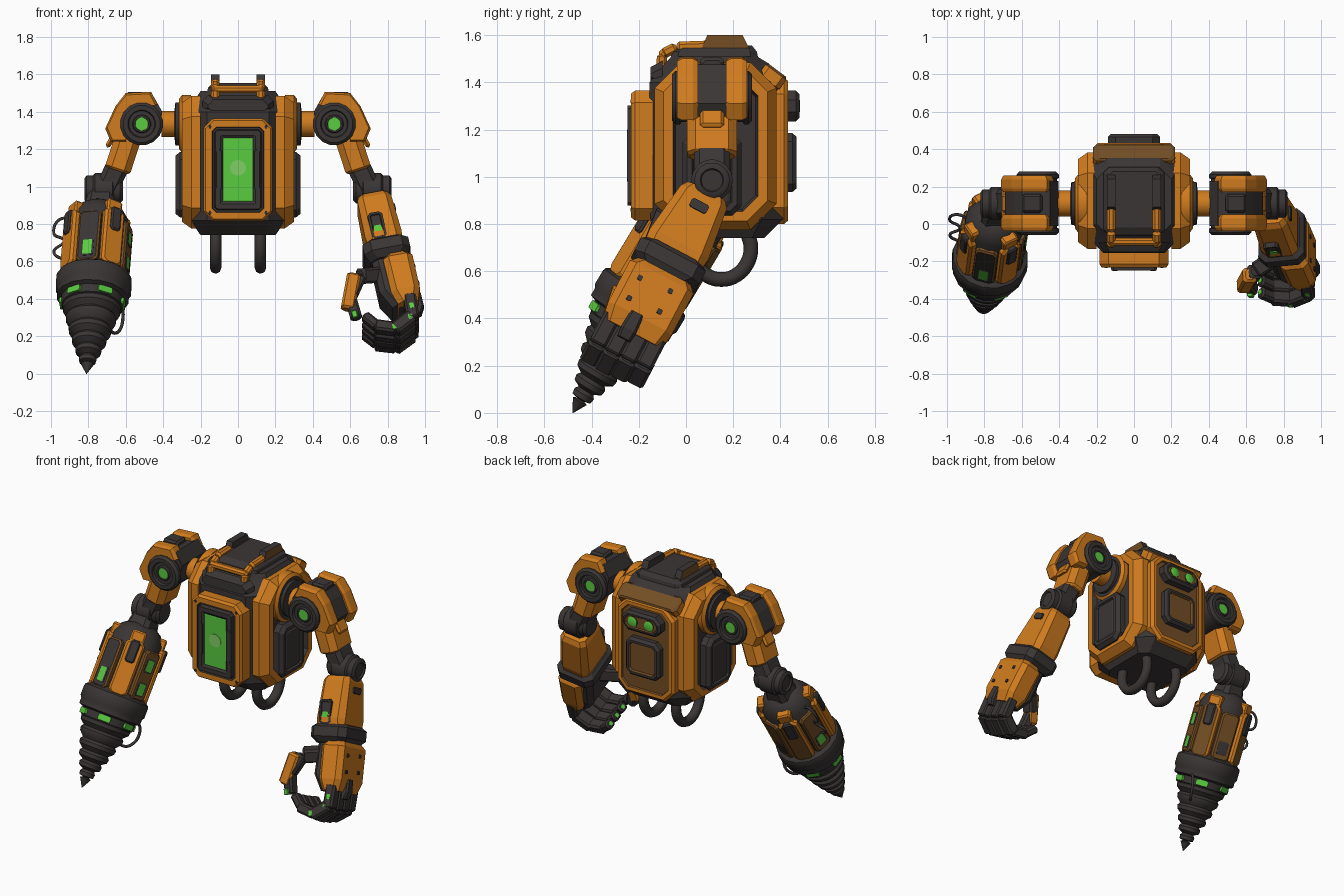
import bpy, bmesh, math
from mathutils import Matrix, Vector as V

COL = {"orange": (.63, .20, .013), "dark grey": (.042, .036, .035), "black": (.016, .014, .014),
       "brown": (.17, .075, .018), "green": (.10, .60, .05), "pale green": (.22, .62, .13)}
MAT = {}
for k, c in COL.items():
    MAT[k] = bpy.data.materials.new(k)
    MAT[k].diffuse_color = (*c, 1)
O, D, B, R, G, P = COL.keys()
X, Y, Z = V((1, 0, 0)), V((0, 1, 0)), V((0, 0, 1))


def aim(o, d, up=Z):
    """Frame at o: local z along d, local y towards up."""
    z = V(d).normalized()
    x = V(up).cross(z).normalized()
    m = Matrix((x, z.cross(x), z)).transposed().to_4x4()
    m.translation = V(o)
    return m


def skin(name, M, rings, mats, smooth=False):
    """Joins rings of points; mats = one name, or one per band plus the end cap."""
    n, k = len(rings[0]), len(rings)
    if isinstance(mats, str):
        mats = [mats] * k
    used = list(dict.fromkeys(mats))
    bm = bmesh.new()
    vs = [[bm.verts.new(M @ V(p)) for p in r] for r in rings]
    bm.faces.new(vs[0][::-1]).material_index = used.index(mats[0])
    for i in range(k - 1):
        for j in range(n):
            f = bm.faces.new((vs[i][j], vs[i][(j + 1) % n], vs[i + 1][(j + 1) % n], vs[i + 1][j]))
            f.material_index = used.index(mats[i])
    bm.faces.new(vs[-1]).material_index = used.index(mats[-1])
    bmesh.ops.recalc_face_normals(bm, faces=bm.faces)
    me = bpy.data.meshes.new(name)
    bm.to_mesh(me)
    bm.free()
    for m in used:
        me.materials.append(MAT[m])
    if smooth:
        me.shade_smooth()
        me.set_sharp_from_angle(angle=.6)
    ob = bpy.data.objects.new(name, me)
    bpy.context.collection.objects.link(ob)
    return ob


def loft(name, M, rings, mats):
    """Chamfered rectangles (half w, half h, chamfer, z, shift x, shift y)."""
    out = []
    for r in rings:
        w, h, c, z, ox, oy = (*r, 0, 0)[:6]
        c = min(max(c, .003), w * .9, h * .9)
        q = [(w, h - c), (w - c, h), (c - w, h), (-w, h - c), (-w, c - h), (c - w, -h), (w - c, -h), (w, c - h)]
        out.append([(a + ox, b + oy, z) for a, b in q])
    return skin(name, M, out, mats)


def plate(name, M, w, h, c, steps):
    """Stepped panel; steps = (inset, height, colour)."""
    return loft(name, M, [(w - d, h - d, c - .586 * d, z) for d, z, _ in steps],
                [s[2] for s in steps[1:]] + [steps[-1][2]])


def lathe(name, M, prof, mats, n=24):
    t = [2 * math.pi * (j + .5) / n for j in range(n)]
    return skin(name, M, [[(max(r, .001) * math.cos(a), max(r, .001) * math.sin(a), z) for a in t]
                          for r, z in prof], mats, n > 10)


def beam(name, p, q, w, h, mat, up=Z, c=.012, b=.012):
    p, q = V(p), V(q)
    L = (q - p).length
    return loft(name, aim(p, q - p, up), [(w - b, h - b, c, 0), (w, h, c, b), (w, h, c, L - b), (w - b, h - b, c, L)], mat)


def tube(name, pts, r, mat):
    cu = bpy.data.curves.new(name, 'CURVE')
    cu.dimensions, cu.bevel_depth, cu.bevel_resolution, cu.resolution_u, cu.use_fill_caps = '3D', r, 2, 6, True
    sp = cu.splines.new('BEZIER')
    sp.bezier_points.add(len(pts) - 1)
    for b, p in zip(sp.bezier_points, pts):
        b.co = p
        b.handle_left_type = b.handle_right_type = 'AUTO'
    cu.materials.append(MAT[mat])
    ob = bpy.data.objects.new(name, cu)
    bpy.context.collection.objects.link(ob)


I = Matrix()
# Body core and top cover
loft("body_core", I, [(w, (b - a) / 2, c, z, 0, (a + b) / 2) for w, a, b, c, z in (
    (.20, -.06, .33, .05, .74), (.255, -.15, .41, .09, .82), (.255, -.155, .415, .09, 1.40),
    (.22, -.09, .35, .08, 1.48), (.20, -.06, .30, .06, 1.51))], D)
loft("top_cover", I, [(.17, .19, .03, 1.48, 0, .12), (.16, .18, .03, 1.53, 0, .12), (.135, .15, .02, 1.555, 0, .13)], D)
loft("front_collar", aim((0, -.10, 1.43), -Y), [(.19, .06, .03, 0), (.16, .035, .03, .05)], D)

# Front panel with screen
plate("front_panel", aim((0, -.14, 1.09), -Y), .185, .275, .05, [
    (0, 0, O), (0, .075, O), (.012, .092, O), (.046, .092, O), (.050, .078, D), (.060, .078, D),
    (.064, .108, D), (.092, .108, D), (.106, .098, D), (.110, .100, G)])
lathe("screen_glow", aim((0, -.239, 1.10), -Y), [(.042, 0), (.042, .004)], P)
for s in (-1, 1):
    for z in (.86, 1.32):
        lathe("panel_bolt", aim((.15 * s, -.228, z), -Y), [(.010, 0), (.008, .008)], D, 8)
    # side braces of the screen surround
    loft("screen_brace", aim((.102 * s, -.215, 1.09), -Y), [(.022, .13, .02, 0), (.014, .11, .015, .035)], D)

# Back frame, sensor pod and hatch
plate("back_frame", aim((0, .36, 1.11), Y), .21, .31, .07, [
    (0, 0, O), (0, .055, O), (.015, .073, O), (.038, .073, O), (.042, .06, R)])
loft("back_slope", aim((0, .375, 1.435), V((0, .6, .8))), [(.22, .055, .02, -.04), (.22, .055, .02, .01), (.205, .045, .02, .02)], [O, R, R])
plate("sensor_pod", aim((0, .41, 1.30), Y), .14, .065, .04, [
    (0, 0, D), (0, .055, D), (.015, .07, D), (.025, .07, D), (.03, .062, R)])
for s in (-1, 1):
    lathe("sensor_lamp", aim((.06 * s, .46, 1.30), Y), [(.034, 0), (.034, .018), (.026, .022)], [D, G, G], 12)
plate("back_hatch", aim((0, .41, 1.06), Y), .125, .125, .035, [
    (0, 0, D), (0, .04, D), (.015, .058, D), (.03, .058, D), (.036, .045, R)])

# Roof handles and hoses under the body
beam("handle_bar", (-.14, -.095, 1.52), (.14, -.095, 1.52), .02, .02, O)
for s in (-1, 1):
    path = [(-.11, 1.41), (-.10, 1.52), (-.04, 1.55), (.10, 1.555)]
    for a, b in zip(path, path[1:]):
        beam("handle_rail", (.122 * s, *a), (.122 * s, *b), .022, .022, O, X)
    skin("roof_fin", I, [[(s * x, y, z) for y, z in ((.06, 1.53), (.09, 1.60), (.24, 1.60), (.28, 1.52))]
                         for x in (.10, .145)], [D, R])
    tube("hose", [(.12 * s, .15 + .125 * math.cos(a), .70 - .135 * math.sin(a))
                  for a in [math.pi * (i / 8 * 1.3 - .15) for i in range(9)]], .031, D)
    for y in (.035, .265):
        lathe("hose_socket", aim((.12 * s, y, .69), Z), [(.038, 0), (.042, .01), (.042, .09)], D, 16)

# Side plates and both upper arms
for s in (-1, 1):
    side = lambda x, y, z: aim((s * x, y, z), X * s)
    plate("side_frame", side(.20, .125, 1.13), .258, .355, .11, [
        (0, 0, O), (0, .048, O), (.037, .10, O), (.078, .10, O), (.088, .07, D)])
    plate("side_box", side(.25, .11, 1.01), .125, .175, .04, [
        (0, 0, D), (0, .06, D), (.02, .085, D), (.04, .085, D), (.046, .072, D), (.06, .08, D)])
    lathe("shoulder_socket", side(.25, .11, 1.335), [
        (.155, 0), (.155, .05), (.135, .065), (.115, .065), (.115, .085), (.07, .09), (.07, .16)], [O, O, D, D, D, O, O])
    # shoulder drum, lit at both ends
    for e in (-1, 1):
        lathe("shoulder_drum", aim((.515 * s, .11, 1.335), Y * e), [
            (.105, 0), (.105, .13), (.115, .135), (.115, .155), (.1, .17), (.075, .17), (.07, .155), (.05, .155),
            (.045, .165), (.036, .165), (.035, .16)], [D] * 10 + [G], 16)
    # dark shoulder block with two orange lobes wrapped over it
    block = [(.405, 1.40), (.45, 1.48), (.60, 1.475), (.64, 1.42), (.69, 1.31), (.66, 1.25), (.60, 1.25),
             (.53, 1.30), (.42, 1.30)]
    skin("shoulder_block", I, [[(s * x, y, z) for x, z in block] for y in (-.01, .23)], D)
    cover = [(.43, 1.44), (.465, 1.507), (.60, 1.50), (.655, 1.43), (.71, 1.31), (.68, 1.24), (.60, 1.24),
             (.60, 1.39), (.55, 1.43)]
    for a, b in ((-.038, .05), (.17, .258)):
        skin("shoulder_cover", I, [[(s * (.57 + (x - .57) * f), y, 1.37 + (z - 1.37) * f) for x, z in cover]
                                   for y, f in ((a, .92), (a + .02, 1), (b - .02, 1), (b, .92))], O)
    beam("shoulder_cap", (.49 * s, .11, 1.475), (.60 * s, .11, 1.475), .05, .03, D)
    beam("upper_arm", (.575 * s, .11, 1.30), (.645 * s, .11, 1.085), .07, .105, O, Y, .035)
    beam("upper_arm_inlay", (.655 * s, .11, 1.29), (.70 * s, .11, 1.21), .014, .05, O, Y)
    beam("elbow_neck", (.62 * s, .11, 1.16), (.71 * s, .11, .97), .062, .077, D, Y, .025)
    lathe("elbow_drum", side(.615, .11, .985), [
        (.06, 0), (.075, .015), (.075, .05), (.088, .055), (.088, .15), (.075, .16), (.075, .195), (.06, .205),
        (.05, .205), (.045, .195)], D)

# Left forearm and wrist
E = V((.71, .11, .98))
A = aim(E, (.09, -.2, -.38), X)
loft("elbow_link", A, [(.06, .05, .02, 0), (.07, .06, .02, .12)], D)
loft("forearm", A, [(.09, .078, .025, .06), (.11, .092, .03, .09), (.14, .10, .035, .32), (.135, .095, .03, .37)], O)
loft("wrist", A, [(.13, .105, .04, .355), (.155, .125, .04, .375), (.155, .125, .04, .435), (.12, .10, .04, .47)], D)
W = A @ aim((-.133, -.025, .285), (-1, 0, .12), Z)
plate("forearm_window", W, .04, .075, .015, [(0, -.03, D), (0, .012, D), (.012, .012, D), (.016, .006, D)])
plate("forearm_light", W @ Matrix.Translation((0, .03, 0)), .02, .03, .004, [(0, 0, G), (0, .011, G)])
plate("forearm_slot", A @ aim((0, .095, .14), Y), .04, .02, .008, [(0, -.02, D), (0, .01, D)])

# Hand: plated back, palm, curled fingers and thumb
loft("hand_back", A, [(.125, .06, .03, .455, 0, .045), (.152, .08, .03, .487, 0, .045), (.152, .078, .03, .69, 0, .045),
                      (.138, .055, .03, .76, 0, .045)], O)
loft("palm", A, [(.10, .07, .03, .44, 0, -.02), (.12, .07, .03, .66, 0, -.02), (.11, .05, .03, .76, 0, .01)], D)
for x, z in ((-.08, .54), (-.08, .64), (.06, .53), (.06, .63)):
    plate("hand_rivet", A @ aim((x, .118, z), Y), .011, .011, .004, [(0, 0, D), (0, .012, D)])
loft("knuckle_guard", A, [(.03, .03, .01, .68, -.02, .10), (.035, .03, .01, .76, -.02, .10), (.03, .02, .01, .80, -.02, .09)], D)
for i in range(4):
    x, k = -.108 + .072 * i, (1, 1.03, 1, .94)[i]
    path = [(.06, .72), (.05, .85), (-.05, .905), (-.145, .87), (-.195, .80)]
    pts = [A @ V((x, y, .72 + (z - .72) * k)) for y, z in path]
    for j, (a, b) in enumerate(zip(pts, pts[1:])):
        r = (.034, .036, .032, .026)[j]
        beam("finger_joint", a, b + (b - a) * .12, r, r + .004, D, A.to_3x3() @ X, .012, .008)
    plate("fingertip_light", aim(pts[-1], pts[-1] - pts[-2], A.to_3x3() @ X), .012, .012, .004, [(0, 0, G), (0, .014, G)])
# lights along the front finger
for y, z in ((.055, .80), (.035, .865), (-.06, .905)):
    plate("finger_light", A @ aim((-.14, y, z), -X, Z), .012, .016, .004, [(0, 0, G), (0, .008, G)])
thumb = [(.78, -.16, .53), (.65, -.25, .52), (.60, -.31, .41), (.635, -.35, .29)]
for j, (a, b) in enumerate(zip(thumb, thumb[1:])):
    beam("thumb_joint", a, b, .042 - .005 * j, .045 - .005 * j, D, Y)
beam("thumb_plate", (.62, -.27, .53), (.585, -.335, .34), .037, .04, O, Y)
beam("thumb_light", (.618, -.375, .335), (.63, -.385, .30), .015, .012, G, Y, .004, .003)

# Drill arm: housing with plates around it
E = V((-.73, .11, .98))
T = aim(E, V((-.81, -.48, 0)) - E, X)
loft("drill_neck", T, [(.06, .06, .02, 0), (.085, .085, .03, .14), (.085, .085, .03, .2)], D)
lathe("drill_housing", T, [(.08, .10), (.125, .13), (.16, .19), (.165, .52), (.19, .55)], D, 16)
for k in range(8):
    # 0 = back, 2 = inner side, 4 = front, 6 = outer side, turned a little outwards
    a = math.pi * k / 4 + .25
    d = V((math.cos(a), math.sin(a), 0))
    m = T @ aim(d * .15, d, Z)
    back = k in (0, 1, 7)
    if k % 2:
        plate("housing_plate", m @ Matrix.Translation((0, .375, 0)), .06, .175, .025,
              [(0, 0, O), (0, .022, O), (.012, .036, O), (.014, .036, R if back else O)])
        plate("housing_clamp", m @ Matrix.Translation((0, .27, 0)), .03, .07, .012, [(0, .02, D), (0, .04, D), (.008, .048, D)])
        plate("housing_lug", m @ Matrix.Translation((0, .18, 0)), .045, .04, .012, [(0, -.03, O), (0, .014, O), (.01, .022, O)])
    else:
        plate("housing_panel", m @ Matrix.Translation((0, .385, 0)), .06, .155, .02,
              [(0, 0, R), (0, .02, R), (.010, .028, R), (.014, .028, D if k == 4 else R)])
        for v in ((.32, .47) if k == 2 else (.46,)):
            plate("housing_light", m @ Matrix.Translation((0, v, 0)), .034, .053 if k == 4 else .044, .008,
                  [(0, .01, D), (0, .030, D), (.009, .032, D), (.011, .032, D if back else G)])
lathe("drill_collar", T, [(.17, .53), (.20, .55), (.205, .565), (.205, .625), (.195, .64), (.195, .675), (.17, .685),
                          (.165, .73), (.14, .74)], D, 16)
for k in range(6):
    a = math.pi * (k + .5) / 3 + .1
    d = V((math.cos(a), math.sin(a), 0))
    plate("collar_light", T @ aim(d * .155 + Z * .707, d, Z), .04, .018, .006, [(0, 0, G), (0, .019, G)])

# Stepped drill bit
prof = [(.14, .70)]
steps = [(.725, .158), (.79, .137), (.86, .116), (.925, .094), (.985, .071), (1.04, .048), (1.085, .03)]
for (s0, r0), (s1, r1) in zip(steps, steps[1:]):
    prof += [(r0, s0 + .012), (r0 - .004, s0 + .035), (r1 - .012, s1 - .004)]
prof += [(.034, 1.088), (.0, 1.148)]
lathe("drill_bit", T, prof, D, 20)

# Loose wires on the drill arm
tube("wire_outer", [(-.88, .02, .80), (-.94, .05, .83), (-.985, .02, .75), (-.93, -.02, .71), (-.985, -.06, .65), (-.91, -.10, .60)], .008, D)
tube("wire_inner", [(-.62, -.17, .38), (-.615, -.15, .30), (-.635, -.19, .23), (-.67, -.24, .22), (-.71, -.28, .28)], .009, D)
